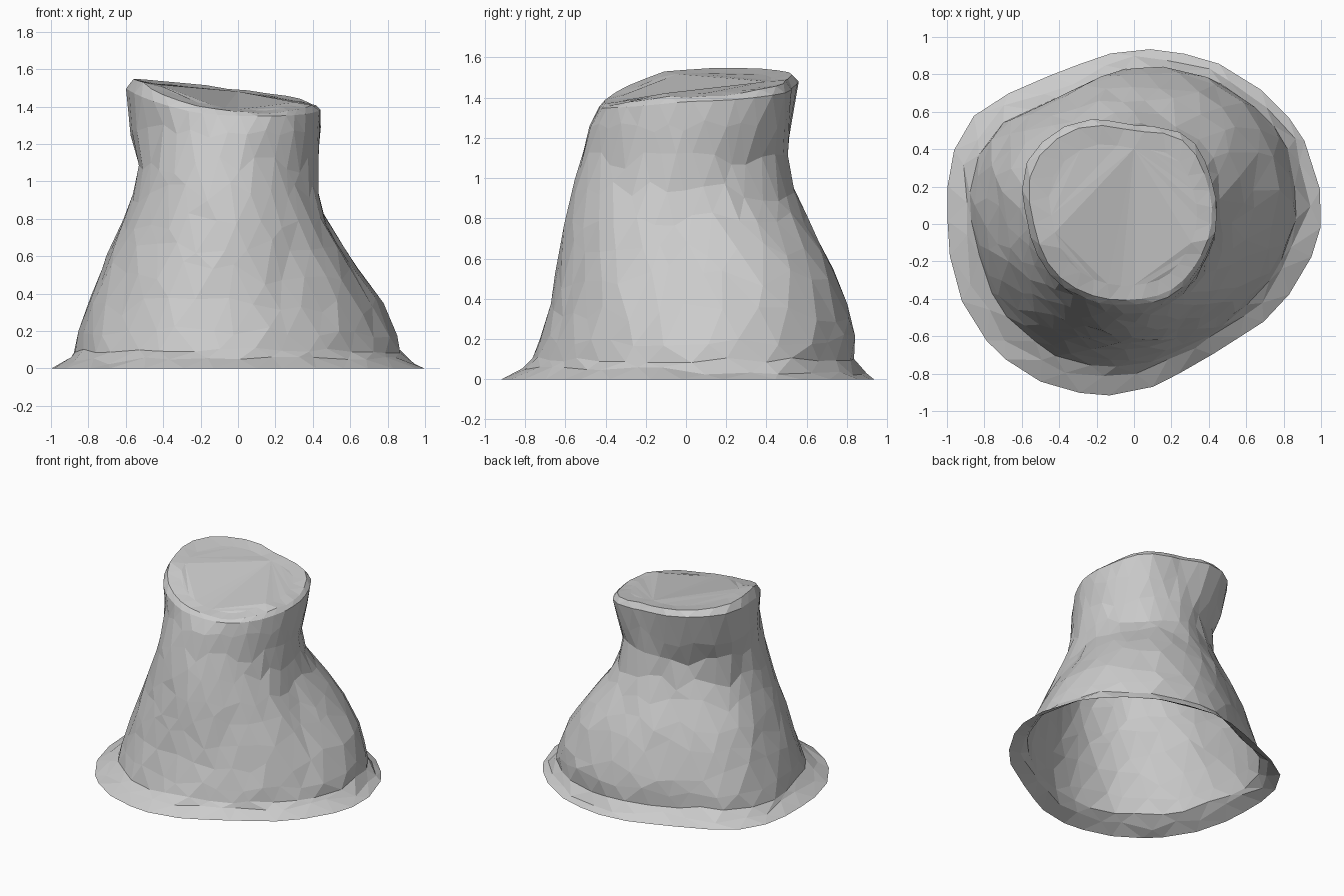
import bpy, bmesh, math, random

if "Cube" in bpy.data.objects:
    bpy.data.objects.remove(bpy.data.objects["Cube"])

random.seed(4)
N = 30  # columns around the stump

# Radii every 30 degrees (counter-clockwise from +x) at each height
SECTIONS = [
    (0.00, [1.0, 1.01, .97, .93, .91, 1.04, 1.0, 1.01, .98, .90, .81, .89]),
    (0.09, [.85, .91, .88, .83, .79, .90, .86, .84, .82, .76, .71, .76]),
    (0.30, [.78, .86, .86, .82, .77, .85, .81, .77, .74, .68, .66, .70]),
    (0.60, [.58, .68, .73, .71, .68, .74, .70, .68, .67, .63, .58, .60]),
    (0.83, [.45, .50, .55, .59, .57, .61, .60, .60, .61, .59, .54, .49]),
    (1.05, [.43, .44, .46, .51, .51, .54, .53, .54, .56, .53, .47, .43]),
    (1.25, [.44, .47, .51, .51, .57, .61, .56, .52, .50, .48, .45, .43]),
    (1.40, [.44, .48, .55, .53, .63, .66, .57, .53, .47, .43, .43, .42]),
]
RIM_Z = [1.38, 1.39, 1.42, 1.45, 1.49, 1.50, 1.48, 1.43, 1.37, 1.35, 1.35, 1.36]


def cubic(p, q, r, s, f):
    """Smooth curve from q to r."""
    return q + f * (r - p + f * (2*p - 5*q + 4*r - s + f * (3*(q - r) + s - p))) / 2


def around(table, a):
    """Smooth periodic lookup of a 12-value table."""
    t = (a / math.tau * 12) % 12
    i = int(t)
    return cubic(*(table[(i + k) % 12] for k in (-1, 0, 1, 2)), t - i)


def shell_point(s, a, wobble):
    """Point at section position s (0 = ground, 7 = cut rim) and angle a."""
    i = min(int(s), 6)
    f = s - i
    hs = [z for z, _ in SECTIONS[:-1]] + [around(RIM_Z, a)]
    z = hs[i] * (1 - f) + hs[i + 1] * f
    if i == 0:      # hollow flare of the skirt
        lo, hi = (around(SECTIONS[k][1], a) for k in (0, 1))
        r = lo + (hi - lo) * f ** 0.7
    else:
        ks = [min(max(i + k, 1), 7) for k in (-1, 0, 1, 2)]
        r = cubic(*(around(SECTIONS[k][1], a) for k in ks), f)
    r += random.uniform(-wobble, wobble)
    return (r * math.cos(a), r * math.sin(a), z)


bm = bmesh.new()
rings = []
# Outer bark: staggered, uneven rings give irregular triangular facets
ROWS = [(0, 0, .004), (.45, .25, .014), (1, .1, .008), (1.5, .15, .007),
        (2.1, .2, .006), (2.7, .22, .006), (3.2, .2, .006), (3.8, .22, .006),
        (4.5, .25, .005), (5.2, .25, .005), (6.1, .25, .005), (7, 0, .003)]
for row, (s, slide, wobble) in enumerate(ROWS):
    par = row % 2
    ring = []
    for k in range(N):
        a = (k + .5 * par + random.uniform(-.2, .2)) / N * math.tau
        ring.append(bm.verts.new(shell_point(s + random.uniform(-slide, slide), a, wobble)))
    rings.append((ring, par))

# Cut top: rounded lip, then a slightly dished sloping face
for scale, dip in ((.94, 0), (.76, .01)):
    par = 1 - rings[-1][1]
    ring = []
    for k in range(N):
        a = (k + .5 * par) / N * math.tau
        r = around(SECTIONS[-1][1], a) * scale
        x, y = r * math.cos(a), r * math.sin(a)
        z = 1.475 - .12 * x + .03 * y - .3 * max(0, -y - .1) - .2 * max(0, x - .3) - dip
        ring.append(bm.verts.new((x, y, z + random.uniform(-.004, .004))))
    rings.append((ring, par))

for (low, p), (high, q) in zip(rings, rings[1:]):
    for k in range(N):
        n = (k + 1) % N
        if p == 0:
            bm.faces.new((low[k], low[n], high[k]))
            bm.faces.new((low[n], high[n], high[k]))
        else:
            bm.faces.new((low[k], high[n], high[k]))
            bm.faces.new((low[k], low[n], high[n]))

# Middle of the cut, split into broad flat facets
cap = bm.faces.new(rings[-1][0])
bmesh.ops.triangulate(bm, faces=[cap], ngon_method='BEAUTY')

# Open, hollow underside
mesh = bpy.data.meshes.new("tree_stump")
bm.normal_update()
bm.to_mesh(mesh)
bm.free()
stump = bpy.data.objects.new("tree_stump", mesh)
bpy.context.collection.objects.link(stump)
